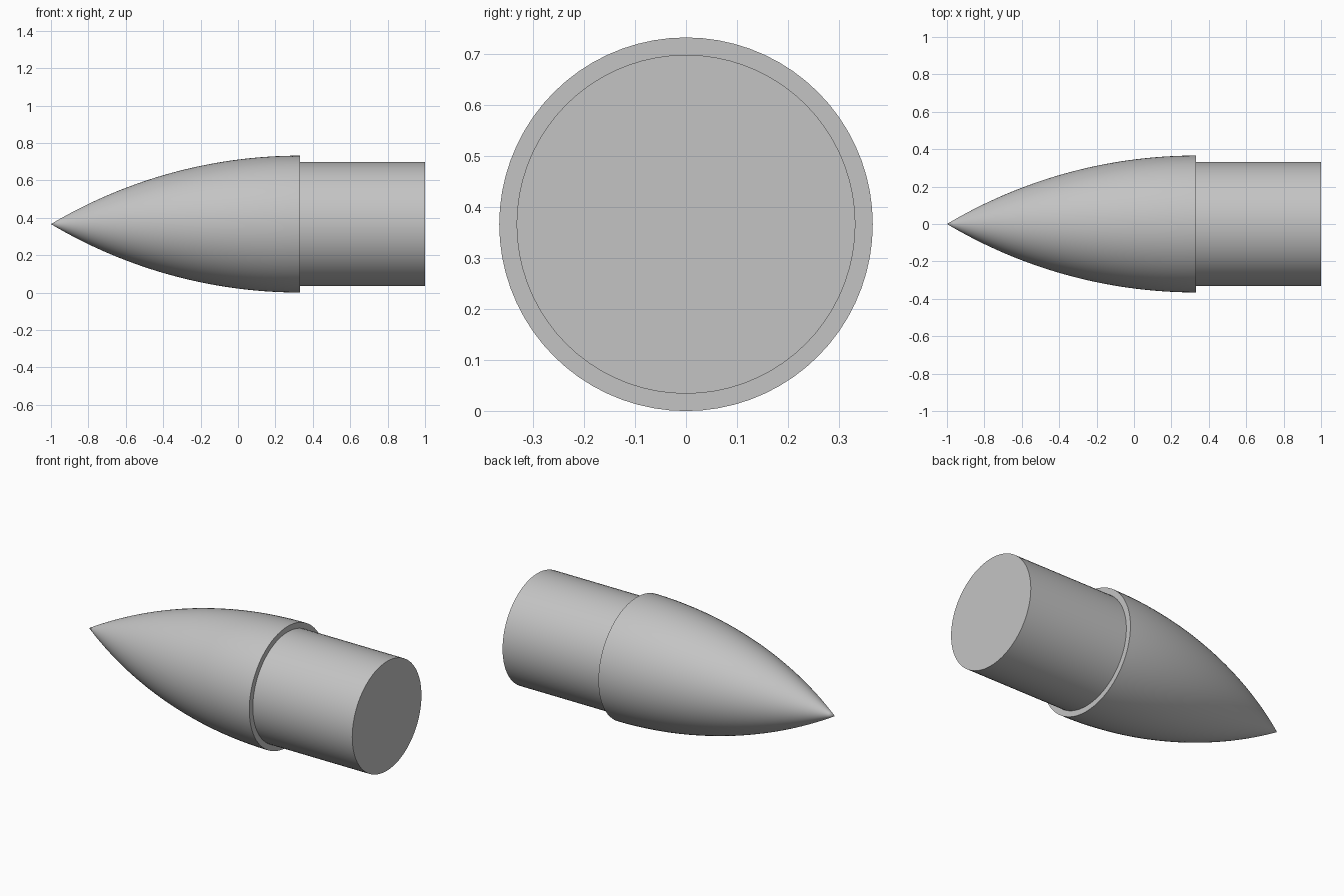
import bpy, bmesh, math
from mathutils import Matrix

if "Cube" in bpy.data.objects:
    bpy.data.objects.remove(bpy.data.objects["Cube"])

RADIUS, SHOULDER, JOIN, LENGTH = 0.366, 0.332, 0.332, 1.332
SIDES, STEPS = 72, 40
HOLE_OFFSET, HOLE_RADIUS = 0.193, 0.077

grey = bpy.data.materials.new("plain grey")
grey.use_nodes = True
colour = (0.55, 0.55, 0.55, 1)
grey.diffuse_color = colour
grey.node_tree.nodes["Principled BSDF"].inputs["Base Color"].default_value = colour


def make_object(name, bm):
    bmesh.ops.recalc_face_normals(bm, faces=bm.faces)
    mesh = bpy.data.meshes.new(name)
    bm.to_mesh(mesh)
    bm.free()
    mesh.materials.append(grey)
    obj = bpy.data.objects.new(name, mesh)
    bpy.context.collection.objects.link(obj)
    obj.location.z = RADIUS
    return obj


def ogive(x):
    """Radius of the tangent ogive at x."""
    arc = (RADIUS ** 2 + LENGTH ** 2) / (2 * RADIUS)
    return max(0, math.sqrt(arc ** 2 - (JOIN - x) ** 2) + RADIUS - arc)


# Solid nose with a stepped-in shoulder, turned around the x axis
xs = [-1 + LENGTH * i / STEPS for i in range(STEPS + 1)]
profile = [(x, ogive(x)) for x in xs] + [(JOIN, SHOULDER), (1, SHOULDER), (1, 0)]
bm = bmesh.new()
verts = [bm.verts.new((x, 0, r)) for x, r in profile]
edges = [bm.edges.new(pair) for pair in zip(verts, verts[1:])]
bmesh.ops.spin(bm, geom=verts + edges, cent=(0, 0, 0), axis=(1, 0, 0),
               angle=math.tau, steps=SIDES, use_merge=False)
bmesh.ops.remove_doubles(bm, verts=bm.verts, dist=0.0001)
base = [f for f in bm.faces if f.calc_center_median().x > 0.9999]
bmesh.ops.dissolve_faces(bm, faces=base, use_verts=True)
nose = make_object("nose_cone", bm)

# Ring cutter: its inner half leaves a U-shaped cord tunnel in the base
bm = bmesh.new()
ring = bmesh.ops.create_circle(bm, segments=48, radius=HOLE_RADIUS,
                               matrix=Matrix.Translation((HOLE_OFFSET, 0, 0))
                               @ Matrix.Rotation(math.pi / 2, 4, 'X'))
bmesh.ops.spin(bm, geom=ring["verts"] + bm.edges[:], cent=(0, 0, 0),
               axis=(0, 1, 0), angle=math.tau, steps=72, use_merge=False)
bmesh.ops.remove_doubles(bm, verts=bm.verts, dist=0.0001)
bm.transform(Matrix.Translation((1, 0, 0)) @ Matrix.Rotation(math.radians(2.5), 4, 'Y'))
cutter = make_object("tunnel_cutter", bm)
cutter.hide_render = True

cut = nose.modifiers.new("cord_tunnel", 'BOOLEAN')
cut.operation = 'DIFFERENCE'
cut.solver = 'EXACT'
cut.object = cutter

bpy.context.view_layer.objects.active = nose
nose.select_set(True)
bpy.ops.object.modifier_apply(modifier=cut.name)
bpy.data.objects.remove(cutter)
bpy.ops.object.shade_smooth_by_angle(angle=math.radians(35))
